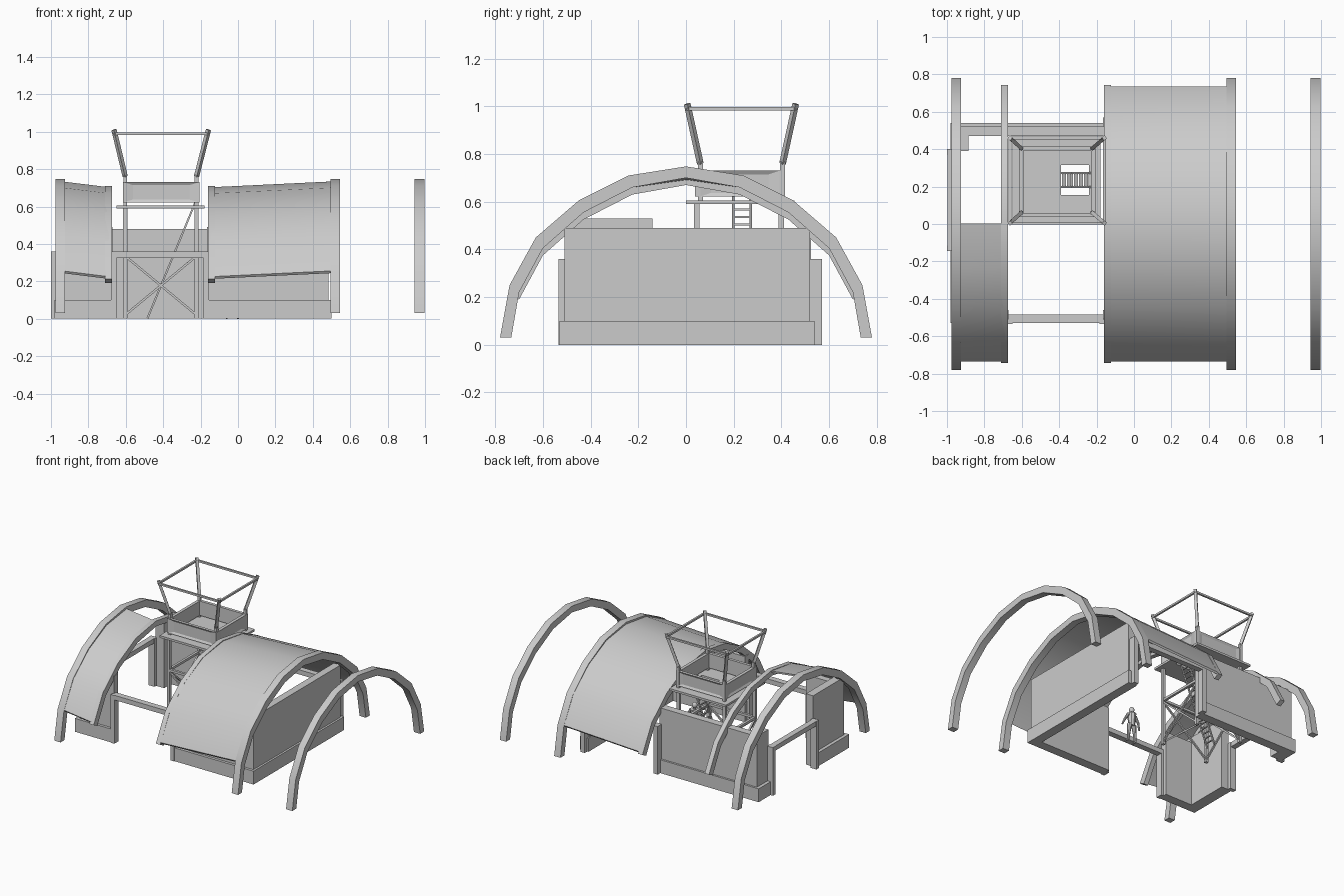
import bpy, bmesh, math
from mathutils import Vector

if "Cube" in bpy.data.objects:
    bpy.data.objects.remove(bpy.data.objects["Cube"])


def finish(name, bm, smooth=False):
    bmesh.ops.recalc_face_normals(bm, faces=bm.faces)
    me = bpy.data.meshes.new(name)
    bm.to_mesh(me)
    bm.free()
    ob = bpy.data.objects.new(name, me)
    bpy.context.collection.objects.link(ob)
    if smooth:
        bpy.ops.object.select_all(action='DESELECT')
        bpy.context.view_layer.objects.active = ob
        ob.select_set(True)
        bpy.ops.object.shade_smooth_by_angle(angle=math.radians(30))
    return ob


def add_box(bm, x0, x1, y0, y1, z0, z1):
    vs = bmesh.ops.create_cube(bm, size=1)['verts']
    for v in vs:
        v.co = Vector(((x0 + x1) / 2 + v.co.x * (x1 - x0),
                       (y0 + y1) / 2 + v.co.y * (y1 - y0),
                       (z0 + z1) / 2 + v.co.z * (z1 - z0)))
    return vs


def boxes(name, *dims):
    bm = bmesh.new()
    for d in dims:
        add_box(bm, *d)
    return finish(name, bm)


def bars(name, w, *segs):
    bm = bmesh.new()
    for a, b in segs:
        a, b = Vector(a), Vector(b)
        q = (b - a).to_track_quat('Z', 'Y')
        for v in bmesh.ops.create_cube(bm, size=1)['verts']:
            v.co = (a + b) / 2 + q @ Vector((v.co.x * w, v.co.y * w, v.co.z * (b - a).length))
    return finish(name, bm)


def full(half):
    """Mirror a half profile (foot to crown) into a whole arch."""
    return [(-y, z) for y, z in half] + [p for p in reversed(half[:-1])]


def arch(name, x0, x1, outer, inner):
    bm = bmesh.new()
    rings = []
    for (yo, zo), (yi, zi) in zip(full(outer), full(inner)):
        rings.append([bm.verts.new(c) for c in
                      ((x0, yo, zo), (x1, yo, zo), (x1, yi, zi), (x0, yi, zi))])
    for a, b in zip(rings, rings[1:]):
        for i in range(4):
            j = (i + 1) % 4
            bm.faces.new((a[i], a[j], b[j], b[i]))
    bm.faces.new(rings[0])
    bm.faces.new(rings[-1])
    return finish(name, bm, True)


def shell(name, x0, prof0, x1, prof1):
    """Roof skin lofted between two profiles."""
    bm = bmesh.new()
    t = 0.012
    n = len(prof0)
    rows = []
    for x, prof in ((x0, prof0), (x1, prof1)):
        rows.append([bm.verts.new((x, y, z)) for y, z in prof])
        rows.append([bm.verts.new((x, y * (1 - t), z - t)) for y, z in prof])
    o0, i0, o1, i1 = rows
    for i in range(n - 1):
        for a, b in ((o0, o1), (i0, i1), (o0, i0), (o1, i1)):
            bm.faces.new((a[i], a[i + 1], b[i + 1], b[i]))
    for i in (0, n - 1):
        bm.faces.new((o0[i], o1[i], i1[i], i0[i]))
    return finish(name, bm, True)


# Large roof ribs
OUT = [(.78, .03), (.74, .25), (.63, .45), (.45, .605), (.24, .71), (0, .748)]
INN = [(.733, .03), (.70, .22), (.60, .405), (.43, .555), (.225, .66), (0, .70)]
for nm, x in (("left_rib", -.95), ("right_rib", .52), ("free_standing_rib", .97)):
    arch(nm, x - .026, x + .026, OUT, INN)

# Smaller ribs that stop at the lower edge of the roof
S_OUT = [(y + .004, z - .038) for y, z in OUT[1:]]
S_INN = [(y, z - .03) for y, z in INN[1:]]
for nm, x in (("left_small_rib", -.693), ("right_small_rib", -.142)):
    arch(nm, x - .018, x + .018, S_OUT, S_INN)

# Roof skins: full on the right, front half only on the left
big = [(y - .004, z + .006 - i * .005) for i, (y, z) in enumerate(OUT[1:])]
low = [(y - .004, z - .025 - i * .005) for i, (y, z) in enumerate(OUT[1:])]
shell("right_roof", -.145, full(low), .505, full(big))
shell("left_roof", -.94, full(big)[:5], -.69, full(low)[:5])

# Walls with a projecting plinth
W, B = .49, .10
boxes("right_end_wall", (.43, .485, -.51, .52, 0, W))
boxes("right_end_plinth", (.43, .50, -.53, .54, 0, B))
boxes("right_front_wall", (-.165, .45, -.51, -.46, 0, W))
boxes("right_front_plinth", (-.165, .48, -.53, -.46, 0, B))
boxes("left_front_wall", (-.95, -.67, -.51, -.46, 0, W))
boxes("left_front_plinth", (-.96, -.67, -.53, -.46, 0, B))
boxes("left_side_wall", (-.955, -.895, -.505, -.14, 0, .53))
boxes("left_side_plinth", (-.98, -.895, -.53, -.14, 0, B))
boxes("back_wall", (-.955, -.15, .47, .525, 0, W - .01))
boxes("back_plinth", (-.98, -.15, .47, .54, 0, B))
boxes("back_return_wall", (-.955, -.885, .39, .50, 0, W - .01))
boxes("back_return_plinth", (-.98, -.885, .39, .50, 0, B))

# Door frames: two jambs and a lintel each
boxes("front_door_frame", (-.68, -.65, -.535, -.485, 0, .36),
      (-.185, -.155, -.535, -.485, 0, .36), (-.65, -.185, -.53, -.485, .325, .36))
boxes("left_door_frame", (-1, -.95, .37, .40, 0, .36),
      (-1, -.95, -.145, -.115, 0, .36), (-.998, -.955, -.115, .37, .325, .36))
boxes("back_door_frame", (-.165, -.13, .52, .57, 0, .36),
      (.44, .475, .52, .57, 0, .36), (-.13, .44, .525, .568, .325, .36))

# Watch tower legs and bracing
XL, XR, YF, YB = -.603, -.222, .045, .40
corners = [(XL, YF), (XR, YF), (XR, YB), (XL, YB)]
bars("tower_legs", .022, *[((x, y, 0), (x, y, .60)) for x, y in corners])
rails, braces = [], []
for i in range(4):
    a, b = corners[i], corners[(i + 1) % 4]
    rails.append(((*a, .345), (*b, .345)))
    braces += [((*a, .02), (*b, .335)), ((*a, .335), (*b, .02))]
bars("tower_rails", .018, *rails)
bars("tower_cross_braces", .012, *braces)

# Platform with ladder hatch
boxes("platform", (-.65, -.39, 0, .455, .59, .606), (-.24, -.18, 0, .455, .59, .606),
      (-.39, -.24, 0, .155, .59, .606), (-.39, -.24, .315, .455, .59, .606))

# Ladder leaning up through the hatch
foot, top = Vector((-.485, 0, 0)), Vector((-.225, 0, .63))
lad = [(foot + Vector((0, y, 0)), top + Vector((0, y, 0))) for y in (.198, .272)]
bars("ladder_rails", .010, *lad)
rungs = []
for i in range(1, 20):
    p = foot.lerp(top, i / 20)
    rungs.append(((p.x, .198, p.z), (p.x, .272, p.z)))
bars("ladder_rungs", .008, *rungs)


# Parapet walls with recessed panels
def parapet(name, dims, n):
    bm = bmesh.new()
    add_box(bm, *dims)
    bm.normal_update()
    f = max(bm.faces, key=lambda f: f.normal.dot(Vector(n)))
    bmesh.ops.inset_region(bm, faces=[f], thickness=.022, depth=0)
    c = f.calc_center_median()
    for v in f.verts:
        k = 0 if n[1] else 1
        v.co[k] = c[k] + (v.co[k] - c[k]) * .8
        v.co -= Vector(n) * .009
    finish(name, bm)


parapet("front_parapet", (-.615, -.207, .038, .06, .622, .73), (0, -1, 0))
parapet("back_parapet", (-.615, -.207, .392, .415, .622, .73), (0, 1, 0))
parapet("left_parapet", (-.615, -.592, .06, .392, .622, .73), (-1, 0, 0))
parapet("right_parapet", (-.23, -.207, .06, .392, .622, .73), (1, 0, 0))

# Splayed roof posts and top ring
tops = [(-.663, .005), (-.158, .005), (-.158, .46), (-.663, .46)]
low_c = [(XL, .06), (XR, .06), (XR, .405), (XL, .405)]
bars("cab_lower_posts", .021, *[((*p, .60), (*p, .768)) for p in low_c])
bars("cab_splayed_posts", .02, *[((*p, .76), (*t, 1.01)) for p, t in zip(low_c, tops)])
bars("cab_top_ring", .014, *[((*tops[i], .99), (*tops[(i + 1) % 4], .99)) for i in range(4)])

# Small scale figure inside the hall
fx, fy = -.03, -.06
fig = bmesh.new()


def limb(a, b, r1, r2):
    a, b = Vector((fx, fy, 0)) + Vector(a), Vector((fx, fy, 0)) + Vector(b)
    q = (b - a).to_track_quat('Z', 'Y')
    vs = bmesh.ops.create_cone(fig, cap_ends=True, segments=8, radius1=r1, radius2=r2,
                               depth=(b - a).length)['verts']
    for v in vs:
        v.co = (a + b) / 2 + q @ v.co


limb((0, 0, .12), (0, 0, .215), .022, .032)
limb((0, 0, .21), (0, 0, .23), .011, .010)
for s in (-1, 1):
    limb((s * .018, 0, .13), (s * .026, 0, .065), .018, .012)
    limb((s * .026, 0, .065), (s * .03, 0, .005), .012, .008)
    limb((s * .03, .008, .006), (s * .034, -.03, .006), .008, .006)
    limb((s * .03, 0, .205), (s * .058, 0, .16), .012, .009)
    limb((s * .058, 0, .16), (s * .075, -.01, .115), .009, .006)
head = bmesh.ops.create_icosphere(fig, subdivisions=2, radius=.019)['verts']
for v in head:
    v.co = Vector((fx + v.co.x, fy + v.co.y, .245 + v.co.z * 1.2))
finish("standing_figure", fig, True)
